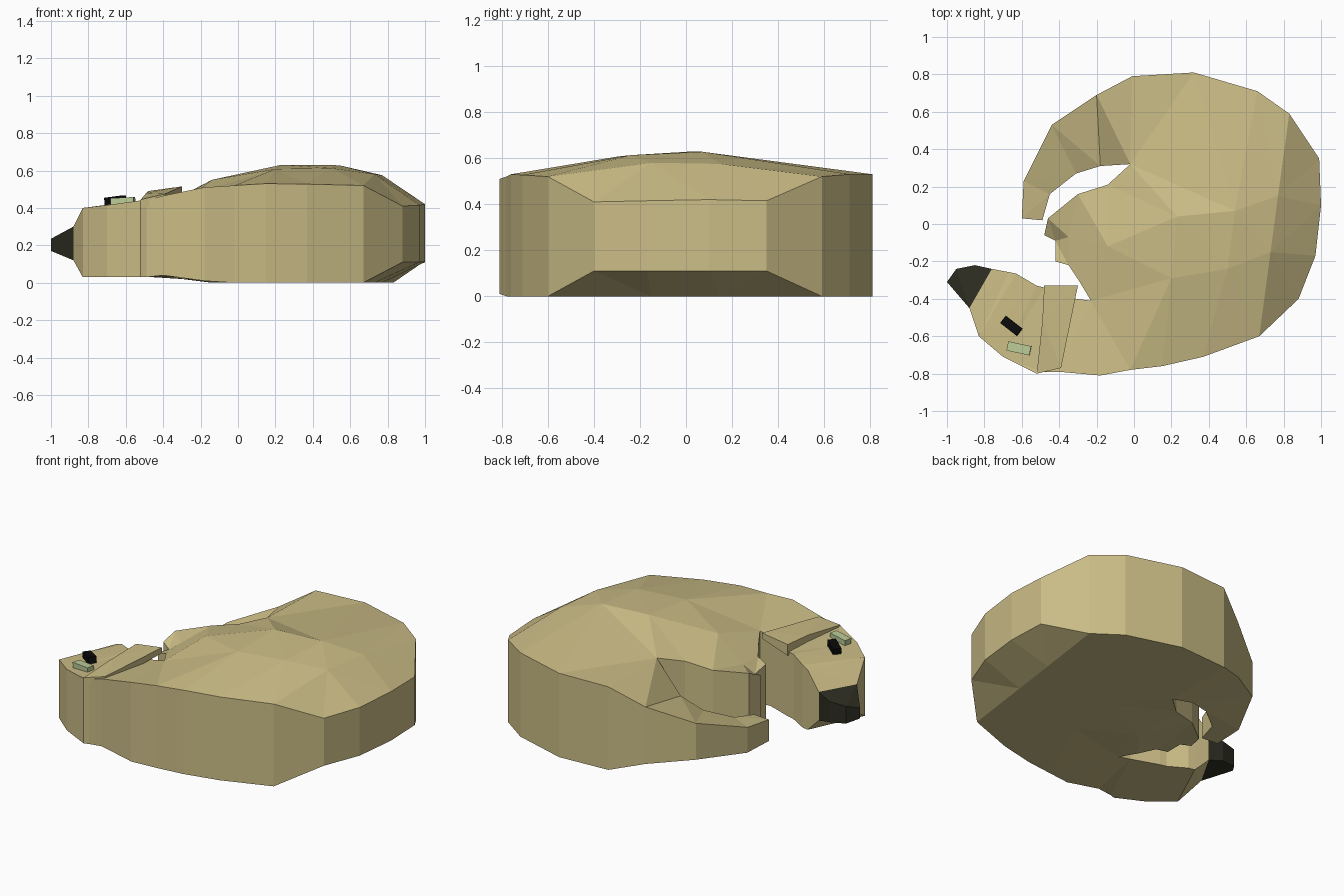
import bpy, bmesh
from math import radians
from mathutils import Vector, Matrix
from mathutils.geometry import delaunay_2d_cdt


def material(name, rgb):
    m = bpy.data.materials.new(name)
    m.diffuse_color = (*rgb, 1)
    return m


fur = material("fur", (0.60, 0.51, 0.24))
dark = material("dark_nose", (0.025, 0.025, 0.015))
black = material("black", (0.003, 0.003, 0.003))
green = material("pale_green", (0.50, 0.60, 0.31))


def finish(bm, name, mat):
    bmesh.ops.recalc_face_normals(bm, faces=bm.faces)
    me = bpy.data.meshes.new(name)
    bm.to_mesh(me)
    bm.free()
    me.materials.append(mat)
    ob = bpy.data.objects.new(name, me)
    bpy.context.collection.objects.link(ob)
    return ob


def slab(name, outline, mat, inner=(), creases=()):
    """Closed solid over an outline; every point is (x, y, bottom z, top z)."""
    pts = list(outline) + list(inner)
    n = len(outline)
    co, _, tris, _, _, _ = delaunay_2d_cdt(
        [Vector(p[:2]) for p in pts], list(creases), [list(range(n))], 1, 1e-5)
    near = [min(range(len(pts)), key=lambda i: (Vector(pts[i][:2]) - c).length) for c in co]
    bm = bmesh.new()
    low = [bm.verts.new((x, y, a)) for x, y, a, b in pts]
    high = [bm.verts.new((x, y, b)) for x, y, a, b in pts]
    for t in tris:
        ids = [near[i] for i in t]
        bm.faces.new([high[i] for i in ids])
        bm.faces.new([low[i] for i in reversed(ids)])
    for i in range(n):
        j = (i + 1) % n
        bm.faces.new((low[i], low[j], high[j], high[i]))
    return finish(bm, name, mat)


def box(name, loc, size, turn, tilt, mat):
    bm = bmesh.new()
    bmesh.ops.create_cube(bm, size=1)
    bm.transform(Matrix.Translation(loc) @ Matrix.Rotation(radians(turn), 4, 'Z')
                 @ Matrix.Rotation(radians(tilt), 4, 'Y') @ Matrix.Diagonal((*size, 1)))
    return finish(bm, name, mat)


# Curled body with domed back and bevelled rump
body_outline = [
    (-0.49, -0.79, .03, .44), (-0.40, -0.79, .04, .465), (-0.18, -0.81, .01, .51),
    (-0.02, -0.78, 0, .52), (0.15, -0.76, 0, .53), (0.37, -0.71, 0, .527),
    (0.67, -0.60, 0, .52), (0.88, -0.40, .11, .41), (0.97, -0.17, .11, .415),
    (1.00, 0.10, .11, .42), (0.99, 0.35, .11, .415), (0.83, 0.59, 0, .52),
    (0.66, 0.71, 0, .53), (0.32, 0.81, 0, .53), (-0.01, 0.79, 0, .525),
    (-0.02, 0.32, 0, .53), (-0.14, 0.21, .01, .50), (-0.30, 0.16, .02, .466),
    (-0.46, 0.03, .03, .44), (-0.48, -0.06, .03, .40), (-0.42, -0.09, .03, .38),
    (-0.42, -0.20, .03, .40), (-0.35, -0.22, .03, .42), (-0.29, -0.31, .02, .45),
    (-0.23, -0.41, .02, .48), (-0.31, -0.40, .03, .46), (-0.48, -0.34, .03, .44)]
dome = [(0.77, 0.15, 0, .575), (0.73, -0.15, 0, .58), (0.54, 0.07, 0, .628),
        (0.50, -0.24, 0, .613), (0.23, 0.04, 0, .63), (0.20, -0.29, 0, .608),
        (-0.14, -0.12, 0, .55), (-0.35, -0.07, .03, .43)]
k = len(body_outline)
slab("body", body_outline, fur, dome,
     [(11, k), (k, k + 1), (k + 1, 6), (k, k + 2), (k + 1, k + 3),
      (k + 2, k + 4), (k + 3, k + 5), (k + 4, k + 6), (k + 5, k + 6)])

# Tail wrapping around to the front
slab("tail", [
    (-0.01, 0.79, 0, .525), (-0.20, 0.69, .05, .41), (-0.44, 0.53, .08, .31),
    (-0.59, 0.23, .05, .21), (-0.60, 0.03, .05, .185), (-0.49, 0.02, .05, .185),
    (-0.45, 0.16, .05, .21), (-0.31, 0.27, .05, .26), (-0.18, 0.31, .04, .33),
    (-0.02, 0.32, 0, .53)], fur)

# Head with sloping snout
slab("head", [
    (-0.48, -0.34, .03, .44), (-0.52, -0.33, .03, .44), (-0.63, -0.265, .03, .425),
    (-0.67, -0.257, .03, .41), (-0.76, -0.24, .12, .30), (-0.88, -0.45, .12, .30),
    (-0.83, -0.60, .03, .40), (-0.70, -0.71, .03, .415), (-0.52, -0.80, .03, .44),
    (-0.49, -0.79, .03, .44)], fur, creases=[(3, 6)])

# Nose tip
slab("nose", [
    (-0.76, -0.24, .12, .30), (-0.85, -0.22, .14, .27), (-0.95, -0.24, .15, .26),
    (-1.00, -0.31, .17, .235), (-0.88, -0.45, .12, .30)], dark)

# Ear laid back over the neck
slab("ear", [
    (-0.48, -0.33, .42, .49), (-0.49, -0.52, .42, .48), (-0.52, -0.80, .40, .445),
    (-0.39, -0.77, .42, .475), (-0.30, -0.33, .48, .515)], fur)

# Eye and its pale mark
box("eye", (-0.655, -0.545, .43), (.11, .05, .06), -38, -6, black)
box("eye_mark", (-0.615, -0.665, .435), (.125, .05, .04), -12, -3, green)
